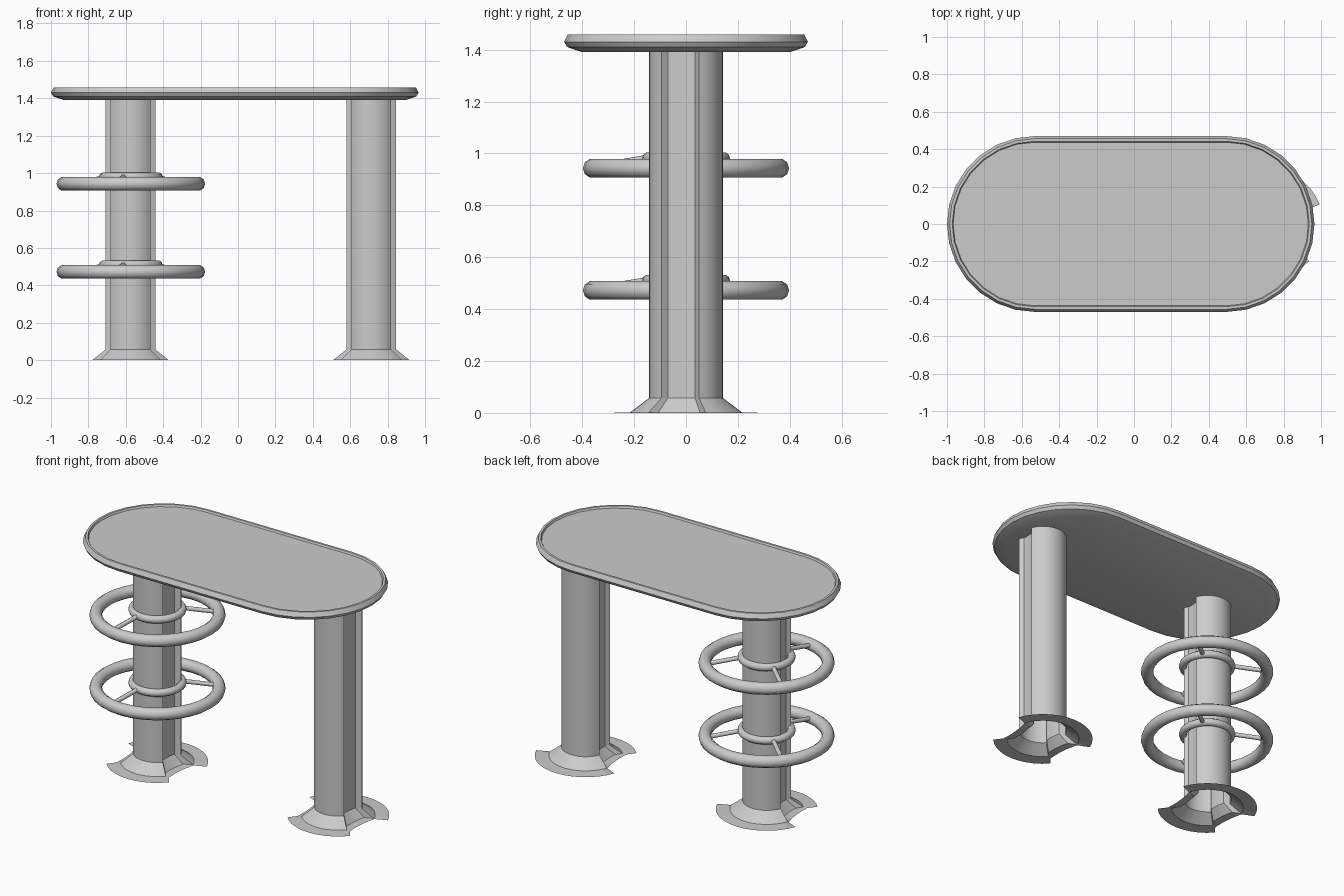
import bpy
from math import sin, cos, pi, radians, atan2
from mathutils import Vector

if "Cube" in bpy.data.objects:
    bpy.data.objects.remove(bpy.data.objects["Cube"])


def make(name, verts, faces, angle=35):
    me = bpy.data.meshes.new(name)
    me.from_pydata(verts, [], faces)
    ob = bpy.data.objects.new(name, me)
    bpy.context.collection.objects.link(ob)
    smooth(ob, angle)
    return ob


def smooth(ob, angle=35):
    bpy.ops.object.select_all(action='DESELECT')
    ob.select_set(True)
    bpy.context.view_layer.objects.active = ob
    bpy.ops.object.shade_smooth_by_angle(angle=radians(angle))


def loft(name, rings, caps=(), angle=35):
    """Skin a stack of counter-clockwise closed rings, listed bottom to top."""
    n = len(rings[0])
    verts = [p for r in rings for p in r]
    faces = [(k * n + i, k * n + (i + 1) % n, (k + 1) * n + (i + 1) % n, (k + 1) * n + i)
             for k in range(len(rings) - 1) for i in range(n)]
    if 'bottom' in caps:
        faces.append(tuple(reversed(range(n))))
    if 'top' in caps:
        faces.append(tuple(range(len(verts) - n, len(verts))))
    return make(name, verts, faces, angle)


# Table top: rounded-end slab with a raised rim
def stadium(inset, z, seg=14):
    r = 0.47 - inset
    ends = ((0.495, -pi / 2), (-0.53, pi / 2))
    return [(cx + r * cos(a0 + pi * i / seg), r * sin(a0 + pi * i / seg), z)
            for cx, a0 in ends for i in range(seg + 1)]


rim = [(0.07, 1.39), (0.012, 1.41), (0, 1.43), (0.014, 1.458), (0.028, 1.458), (0.033, 1.446)]
loft("table_top", [stadium(i, z) for i, z in rim], ('bottom', 'top'), 25)


# Leg section: two lobes split by a channel on each side
def leg_section():
    r = 0.142
    back = atan2(0.05, 0.133)
    front = atan2(0.095, 0.107)

    def arc(a, b, n):
        return [(r * cos(a + (b - a) * i / n), r * sin(a + (b - a) * i / n)) for i in range(n + 1)]

    channel = [(-0.098, 0.035), (-0.09, 0.0), (-0.087, -0.035), (-0.088, -0.07)]
    right = [(-x, y) for x, y in reversed(channel)]
    return (arc(back, pi - back, 14) + channel
            + arc(pi + front, 2 * pi - front, 10) + right)


section = leg_section()
for side, cx in (("left", -0.575), ("right", 0.713)):
    def ring(scale, z):
        return [(cx + x * scale, y * scale, z) for x, y in section]
    # Upright leg, and its flared foot that lies flat at the edge
    loft(side + "_leg", [ring(1, 0.055), ring(1, 1.395)])
    loft(side + "_foot", [ring(2.1, 0), ring(1.52, 0.002), ring(1.2, 0.036), ring(1, 0.058)])


def torus(name, major, minor, z):
    bpy.ops.mesh.primitive_torus_add(location=(-0.573, 0, z), major_radius=major,
                                     minor_radius=minor, major_segments=32, minor_segments=10)
    ob = bpy.context.object
    ob.name = name
    smooth(ob, 60)


# Two hoops around the left leg, each with a collar and three spokes
for level, z in (("lower", 0.472), ("upper", 0.943)):
    torus(level + "_hoop", 0.36, 0.0375, z)
    torus(level + "_collar", 0.146, 0.024, z + 0.037)
    for k, deg in enumerate((40, 140, 256)):
        d = Vector((cos(radians(deg)), sin(radians(deg)), 0))
        c = Vector((-0.573, 0, z))
        a = c + d * 0.14 + Vector((0, 0, 0.04))
        b = c + d * 0.35 + Vector((0, 0, 0.005))
        bpy.ops.mesh.primitive_cylinder_add(vertices=8, radius=0.014, depth=(b - a).length,
                                            location=(a + b) / 2)
        spoke = bpy.context.object
        spoke.name = f"{level}_spoke_{k + 1}"
        spoke.rotation_euler = (b - a).to_track_quat('Z', 'Y').to_euler()
        smooth(spoke, 50)
